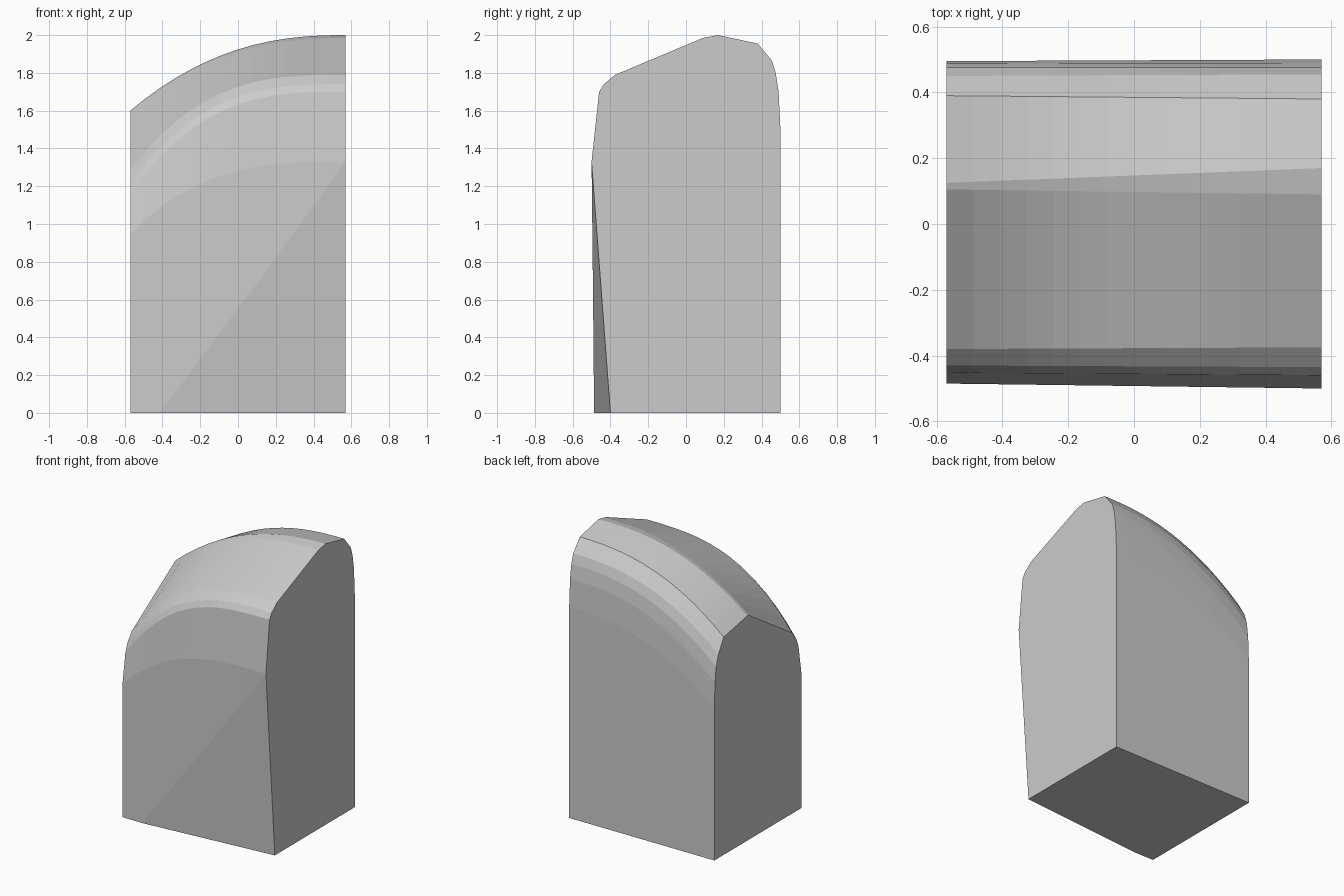
import bpy, bmesh
from mathutils import Vector

if "Cube" in bpy.data.objects:
    bpy.data.objects.remove(bpy.data.objects["Cube"])

HALF = 0.57
SEGMENTS = 14

# Cross-section points: y, z at the low left end, y, z at the tall right end, ease power
PROFILE = [
    (-0.485, 0.00, -0.497, 0.00, 1.0),
    (-0.485, 0.95, -0.500, 1.33, 3.0),
    (-0.452, 1.16, -0.460, 1.70, 3.0),
    (-0.430, 1.22, -0.435, 1.74, 3.0),
    (-0.380, 1.285, -0.375, 1.79, 3.0),
    (0.105, 1.595, 0.090, 1.985, 2.4),
    (0.125, 1.60, 0.170, 2.00, 2.4),
    (0.390, 1.55, 0.380, 1.955, 2.4),
    (0.450, 1.45, 0.455, 1.865, 2.4),
    (0.475, 1.37, 0.475, 1.80, 2.4),
    (0.488, 1.26, 0.490, 1.70, 2.4),
    (0.495, 1.08, 0.500, 1.50, 2.4),
    (0.495, 0.00, 0.500, 0.00, 1.0),
]

# Loft the cross-section along x, the top dropping in an arc to the left
bm = bmesh.new()
rings = []
for i in range(SEGMENTS + 1):
    t = 1 - i / SEGMENTS
    x = HALF - 2 * HALF * t
    rings.append([bm.verts.new((x, yr + (yl - yr) * t, zr + (zl - zr) * t ** p))
                  for yl, zl, yr, zr, p in PROFILE])
n = len(PROFILE)
for a, b in zip(rings, rings[1:]):
    for k in range(n):
        j = (k + 1) % n
        bm.faces.new((a[k], b[k], b[j], a[j]))
bm.faces.new(rings[0])
bm.faces.new(rings[-1])
bmesh.ops.recalc_face_normals(bm, faces=bm.faces[:])

# Slanted cut across the lower right of the front
p0 = Vector((HALF, -0.50, 1.33))
p1 = Vector((HALF, -0.40, 0.0))
p2 = Vector((-0.42, -0.487, 0.0))
normal = (p1 - p0).cross(p2 - p0).normalized()
if normal.y > 0:
    normal = -normal
bmesh.ops.bisect_plane(bm, geom=bm.verts[:] + bm.edges[:] + bm.faces[:], dist=0.0005,
                       plane_co=p0, plane_no=normal, clear_outer=True)
bmesh.ops.holes_fill(bm, edges=[e for e in bm.edges if e.is_boundary], sides=0)
bmesh.ops.recalc_face_normals(bm, faces=bm.faces[:])

mesh = bpy.data.meshes.new("rounded_block")
bm.to_mesh(mesh)
bm.free()
block = bpy.data.objects.new("rounded_block", mesh)
bpy.context.collection.objects.link(block)
